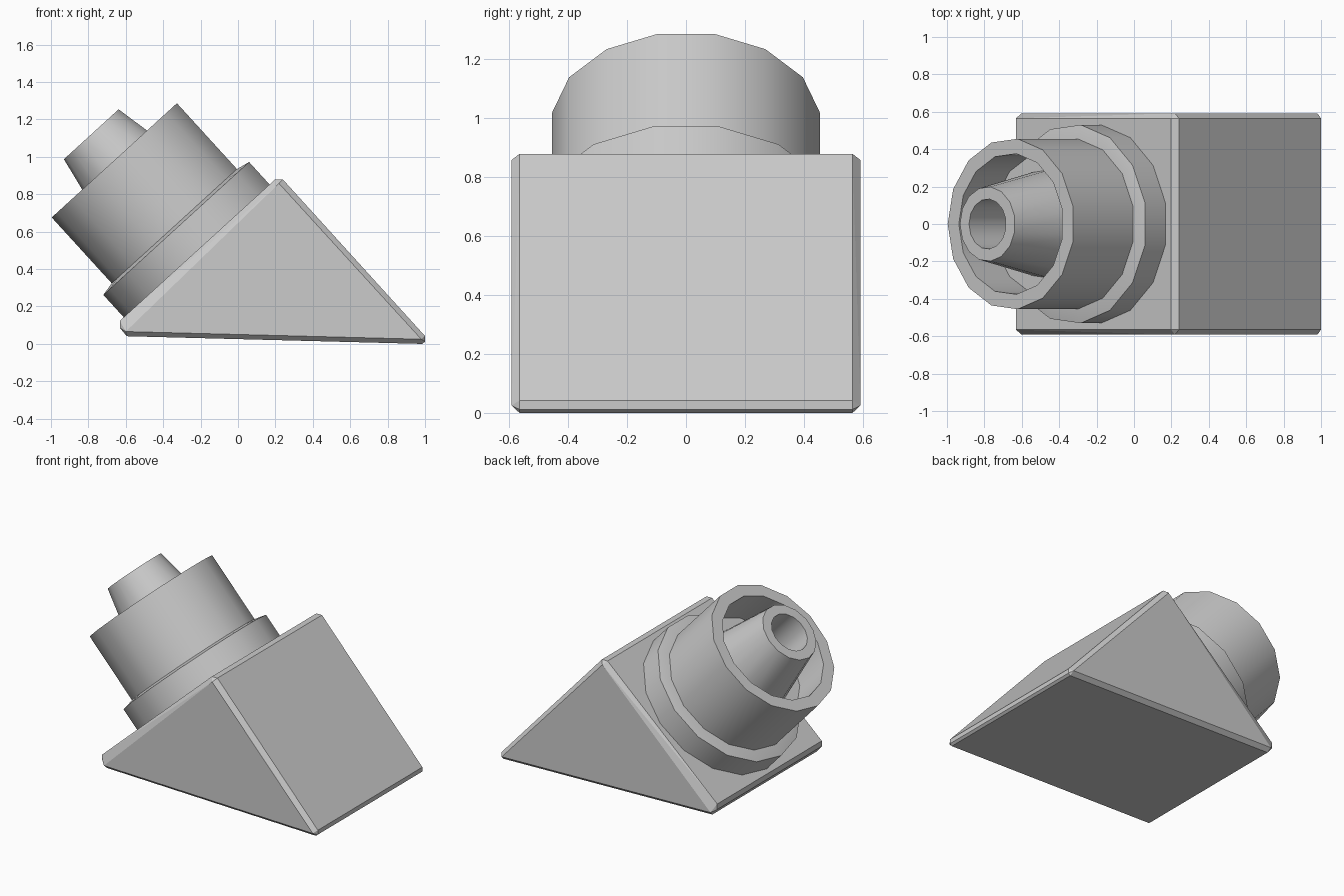
import bpy, bmesh, math
from mathutils import Vector

cube = bpy.data.objects.get("Cube")
if cube:
    bpy.data.objects.remove(cube, do_unlink=True)

grey = bpy.data.materials.new("light grey")
grey.use_nodes = True
colour = (0.6, 0.6, 0.6, 1)
grey.diffuse_color = colour
grey.node_tree.nodes["Principled BSDF"].inputs["Base Color"].default_value = colour

SIDES = 15
ORIGIN = Vector((-0.326, 0, 0.621))        # centre of the flange rim
AXIS = Vector((-0.674, 0, 0.739))          # direction the barrel points
ACROSS = Vector((-0.739, 0, -0.674))       # down the slope


def finish(name, bm, smooth):
    bmesh.ops.recalc_face_normals(bm, faces=bm.faces)
    mesh = bpy.data.meshes.new(name)
    bm.to_mesh(mesh)
    bm.free()
    mesh.materials.append(grey)
    obj = bpy.data.objects.new(name, mesh)
    bpy.context.collection.objects.link(obj)
    if smooth:
        bpy.ops.object.select_all(action="DESELECT")
        obj.select_set(True)
        bpy.context.view_layer.objects.active = obj
        bpy.ops.object.shade_smooth_by_angle(angle=math.radians(30))
    return obj


def lathe(name, profile):
    """Turn (radius, height) points about the tilted axis; both ends get capped."""
    bm = bmesh.new()
    rings = []
    for radius, height in profile:
        ring = []
        for i in range(SIDES):
            a = math.tau * i / SIDES
            spoke = ACROSS * math.cos(a) + Vector((0, 1, 0)) * math.sin(a)
            ring.append(bm.verts.new(ORIGIN + AXIS * height + spoke * radius))
        rings.append(ring)
    for low, high in zip(rings, rings[1:]):
        for i in range(SIDES):
            j = (i + 1) % SIDES
            bm.faces.new((low[i], low[j], high[j], high[i]))
    bm.faces.new(rings[0])
    bm.faces.new(rings[-1])
    return finish(name, bm, True)


# Wedge base with chamfered edges: wide profile, then a smaller cap on each side
outer = [(-0.632, 0.123), (-0.632, 0.086), (-0.595, 0.041), (0.985, 0.0),
         (1.0, 0.012), (1.0, 0.042), (0.24, 0.879), (0.198, 0.879)]
cap = [(-0.6, 0.066), (0.98, 0.025), (0.219, 0.858)]
bm = bmesh.new()
for side in (-1, 1):
    for x, z in outer:
        bm.verts.new((x, side * 0.565, z))
    for x, z in cap:
        bm.verts.new((x, side * 0.592, z))
bmesh.ops.convex_hull(bm, input=bm.verts)
bmesh.ops.dissolve_limit(bm, angle_limit=math.radians(1), verts=bm.verts, edges=bm.edges)
finish("wedge_base", bm, False)

# Flange sitting on the slope, with a slightly raised top
lathe("flange", [(0.533, -0.19), (0.533, 0), (0.458, 0.016)])

# Cup-shaped housing
lathe("housing", [(0.458, 0), (0.458, 0.492), (0.378, 0.492), (0.378, 0.225)])

# Tapered nozzle with a deep bore
lathe("nozzle", [(0.291, 0.22), (0.2, 0.678), (0.134, 0.678), (0.134, 0.23)])
